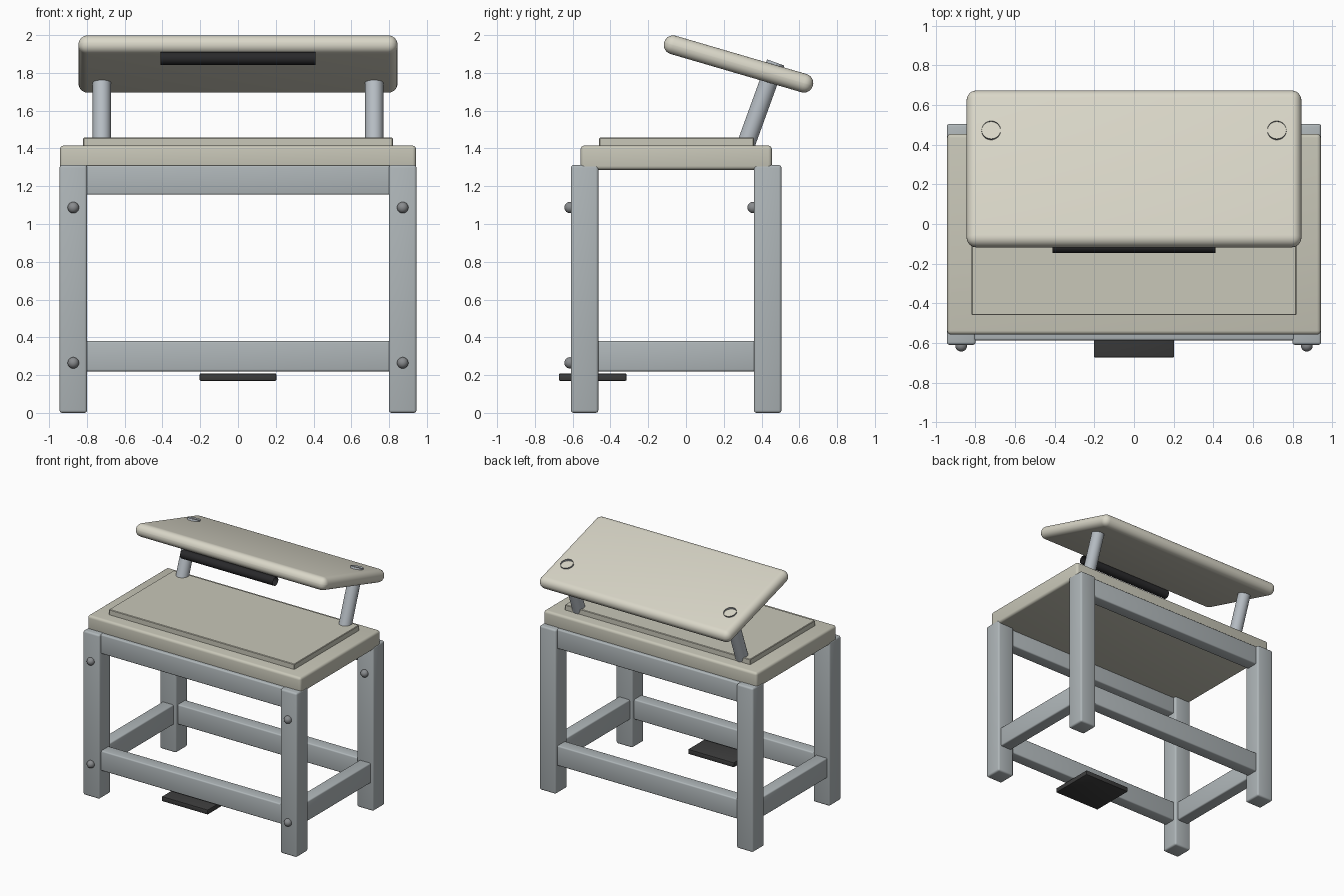
import bpy
import bmesh
from math import radians
from mathutils import Matrix, Vector

cube = bpy.data.objects.get("Cube")
if cube:
    bpy.data.objects.remove(cube, do_unlink=True)


def material(name, r, g, b):
    m = bpy.data.materials.new(name)
    m.use_nodes = True
    m.diffuse_color = (r, g, b, 1)
    m.node_tree.nodes["Principled BSDF"].inputs["Base Color"].default_value = (r, g, b, 1)
    return m


LIGHT_CREAM = material("light cream", 0.70, 0.68, 0.58)
CREAM = material("cream", 0.58, 0.57, 0.48)
FRAME_GREY = material("frame grey", 0.43, 0.47, 0.485)
POST_GREY = material("post grey", 0.47, 0.51, 0.55)
BOLT_GREY = material("bolt grey", 0.25, 0.26, 0.27)
CHARCOAL = material("charcoal", 0.045, 0.045, 0.045)
BLACK = material("soft black", 0.022, 0.022, 0.024)


def finish(name, bm, mat, matrix=Matrix()):
    """Turn a bmesh into a shaded object."""
    mesh = bpy.data.meshes.new(name)
    bm.to_mesh(mesh)
    bm.free()
    mesh.materials.append(mat)
    ob = bpy.data.objects.new(name, mesh)
    bpy.context.collection.objects.link(ob)
    ob.matrix_world = matrix
    bpy.ops.object.select_all(action='DESELECT')
    ob.select_set(True)
    bpy.context.view_layer.objects.active = ob
    bpy.ops.object.shade_smooth_by_angle(angle=radians(35))
    return ob


def box(name, x, y, z, mat, bevel=0.0, segments=3, matrix=Matrix()):
    """Bevelled box from (min, max) ranges."""
    bm = bmesh.new()
    bmesh.ops.create_cube(bm, size=1)
    for v in bm.verts:
        v.co = [sum(r) / 2 + c * (r[1] - r[0]) for r, c in zip((x, y, z), v.co)]
    if bevel:
        bmesh.ops.bevel(bm, geom=bm.edges[:], offset=bevel, segments=segments,
                        profile=0.5, affect='EDGES')
    return finish(name, bm, mat, matrix)


def tube(name, start, end, radius, mat):
    """Open-ended round tube between two points."""
    start, end = Vector(start), Vector(end)
    axis = end - start
    bm = bmesh.new()
    bmesh.ops.create_cone(bm, cap_ends=False, segments=32, radius1=radius,
                          radius2=radius, depth=axis.length)
    turn = axis.to_track_quat('Z', 'Y').to_matrix().to_4x4()
    return finish(name, bm, mat, Matrix.Translation((start + end) / 2) @ turn)


def bolt(name, x, y, z):
    bm = bmesh.new()
    bmesh.ops.create_uvsphere(bm, u_segments=20, v_segments=12, radius=0.03)
    return finish(name, bm, BOLT_GREY, Matrix.Translation((x, y, z)))


LEG_X, LEG_HALF, LEG_TOP = 0.872, 0.073, 1.312
ROWS = {"front": -0.537, "back": 0.432}
SIDES = {"left": 1, "right": -1}
LOWER = (0.22, 0.38)

# Legs with bolt heads on their front faces
for row, y in ROWS.items():
    for side, s in SIDES.items():
        x = s * LEG_X
        box(f"{row}_{side}_leg", (x - LEG_HALF, x + LEG_HALF),
            (y - LEG_HALF, y + LEG_HALF), (0, LEG_TOP), FRAME_GREY, 0.014)
        for level, z in (("upper", 1.087), ("lower", 0.265)):
            bolt(f"{row}_{side}_{level}_bolt", x, y - LEG_HALF - 0.004, z)

# Long rails at front and back, short rails at the sides
for row, y in ROWS.items():
    for level, z in (("upper", (1.155, 1.31)), ("lower", LOWER)):
        box(f"{row}_{level}_rail", (-0.81, 0.81), (y - 0.05, y + 0.05), z,
            FRAME_GREY, 0.01)
for side, s in SIDES.items():
    x = s * LEG_X
    box(f"{side}_lower_rail", (x - 0.05, x + 0.05), (-0.475, 0.37), LOWER,
        FRAME_GREY, 0.01)

# Bench top with raised work surface
box("bench_top", (-0.943, 0.943), (-0.558, 0.455), (1.287, 1.415), CREAM, 0.02, 4)
box("work_surface", (-0.82, 0.82), (-0.46, 0.36), (1.40, 1.457), CREAM, 0.004, 1)

# Tilted upper board on two leaning posts
tilt = Matrix.Translation((0, 0.278, 1.847)) @ Matrix.Rotation(radians(-16.3), 4, 'X')
box("tilted_board", (-0.845, 0.845), (-0.41, 0.41), (-0.05, 0.05),
    LIGHT_CREAM, 0.049, 6, tilt)
for side, s in SIDES.items():
    tube(f"{side}_post", (s * 0.721, 0.315, 1.415), (s * 0.721, 0.475, 1.855),
         0.048, POST_GREY)

# Lamp tube below the front edge of the board
tube("lamp_tube", (-0.411, -0.112, 1.877), (0.411, -0.112, 1.877), 0.034, BLACK)

# Foot pedal
box("foot_pedal", (-0.203, 0.203), (-0.673, -0.315), (0.17, 0.208), CHARCOAL, 0.005, 2)
